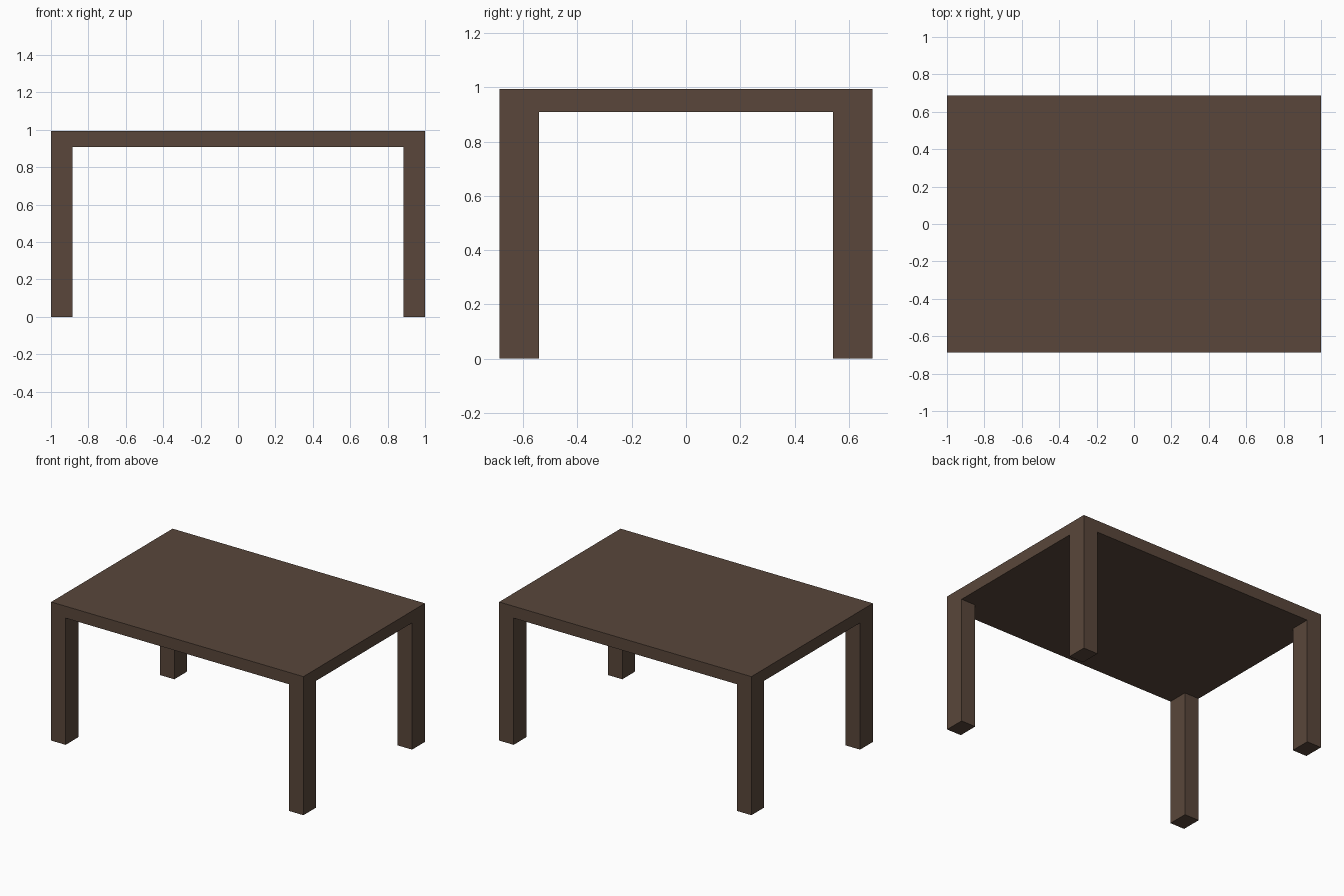
import bpy

if "Cube" in bpy.data.objects:
    bpy.data.objects.remove(bpy.data.objects["Cube"])

HX, HY, TOP = 1.0, 0.6875, 0.993      # half length, half depth, height
UNDER = 0.908                         # underside of the top
LX, LY = 0.115, 0.145                 # leg section

wood = bpy.data.materials.new("dark brown wood")
wood.diffuse_color = (0.100, 0.062, 0.043, 1)
wood.use_nodes = True
wood.node_tree.nodes["Principled BSDF"].inputs["Base Color"].default_value = wood.diffuse_color


def box(name, lo, hi):
    """Axis-aligned box between two corners."""
    bpy.ops.mesh.primitive_cube_add(size=1)
    ob = bpy.context.object
    ob.name = name
    for v in ob.data.vertices:
        v.co = [(a + b) / 2 + c * (b - a) for a, b, c in zip(lo, hi, v.co)]
    ob.data.materials.append(wood)
    return ob


# Table top
box("table_top", (-HX, -HY, UNDER), (HX, HY, TOP))

# Four corner legs, flush with the edges of the top
for sx, side in ((-1, "left"), (1, "right")):
    for sy, end in ((-1, "front"), (1, "back")):
        xs = sorted((sx * HX, sx * (HX - LX)))
        ys = sorted((sy * HY, sy * (HY - LY)))
        box(f"{end}_{side}_leg", (xs[0], ys[0], 0), (xs[1], ys[1], UNDER))
